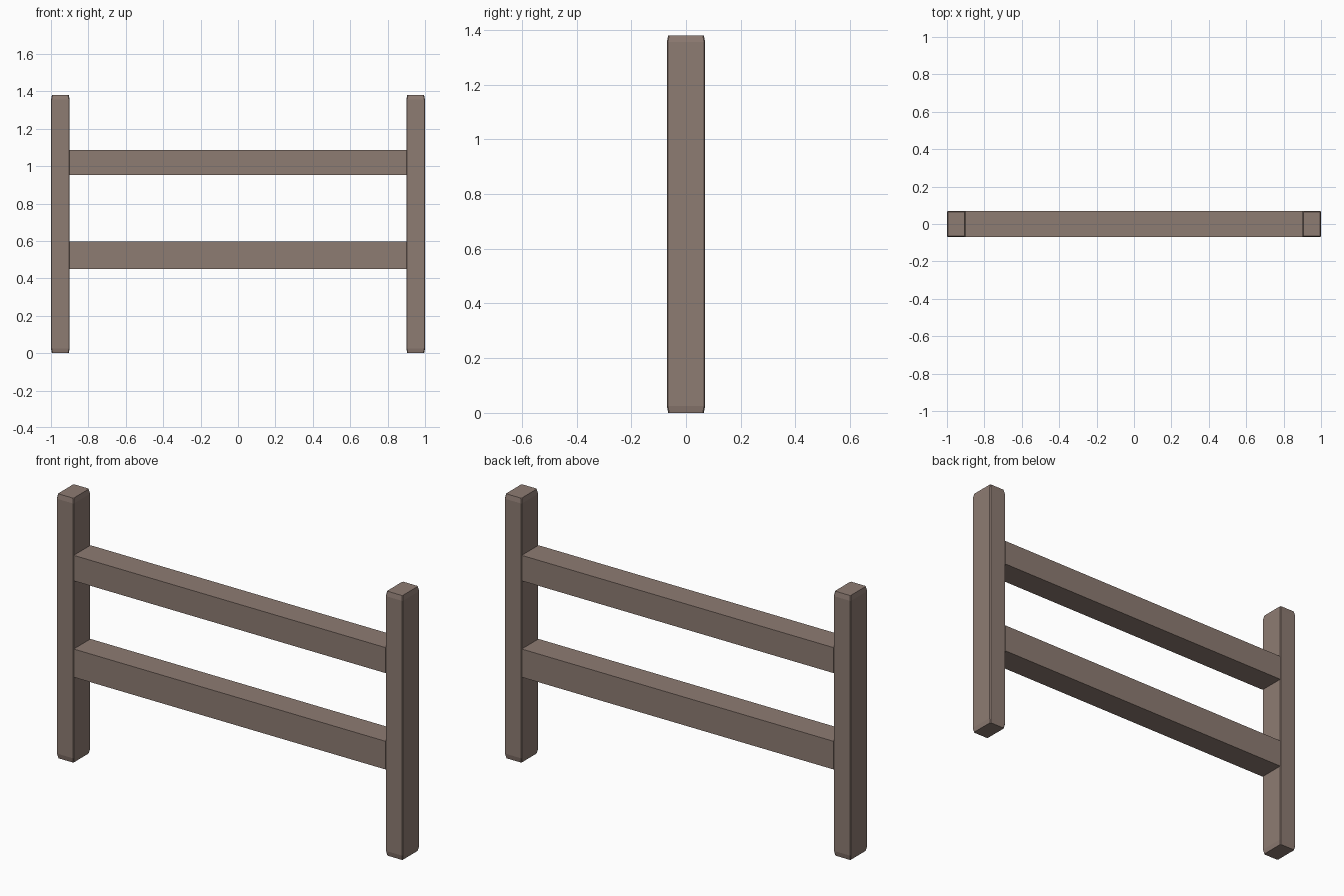
import bpy, bmesh

if "Cube" in bpy.data.objects:
    bpy.data.objects.remove(bpy.data.objects["Cube"])

wood = bpy.data.materials.new("brown_wood")
wood.diffuse_color = (0.27, 0.20, 0.17, 1)
wood.use_nodes = True
wood.node_tree.nodes["Principled BSDF"].inputs["Base Color"].default_value = wood.diffuse_color


def finish(name, bm):
    bmesh.ops.recalc_face_normals(bm, faces=bm.faces)
    mesh = bpy.data.meshes.new(name)
    bm.to_mesh(mesh)
    bm.free()
    mesh.materials.append(wood)
    obj = bpy.data.objects.new(name, mesh)
    bpy.context.collection.objects.link(obj)
    return obj


def outline(hx, hy, c):
    """Rectangle with small chamfered corners."""
    return [(hx, c - hy), (hx, hy - c), (hx - c, hy), (c - hx, hy),
            (-hx, hy - c), (-hx, c - hy), (c - hx, -hy), (hx - c, -hy)]


# Posts: chamfered section, slightly tapered at both ends
def post(name, x):
    bm = bmesh.new()
    rings = []
    for z, inset in ((0, 0.005), (0.025, 0), (1.355, 0), (1.38, 0.005)):
        pts = outline(0.05 - inset, 0.07 - inset, 0.004)
        rings.append([bm.verts.new((x + px, py, z)) for px, py in pts])
    for a, b in zip(rings, rings[1:]):
        for i in range(8):
            j = (i + 1) % 8
            bm.faces.new((a[i], a[j], b[j], b[i]))
    bm.faces.new(rings[0])
    bm.faces.new(rings[-1])
    finish(name, bm)


# Rails: plain beams running between the posts
def rail(name, z0, z1):
    bm = bmesh.new()
    bmesh.ops.create_cube(bm, size=1)
    bmesh.ops.scale(bm, vec=(1.8, 0.138, z1 - z0), verts=bm.verts)
    bmesh.ops.translate(bm, vec=(0, 0, (z0 + z1) / 2), verts=bm.verts)
    finish(name, bm)


post("left_post", -0.95)
post("right_post", 0.95)
rail("upper_rail", 0.952, 1.085)
rail("lower_rail", 0.449, 0.596)
